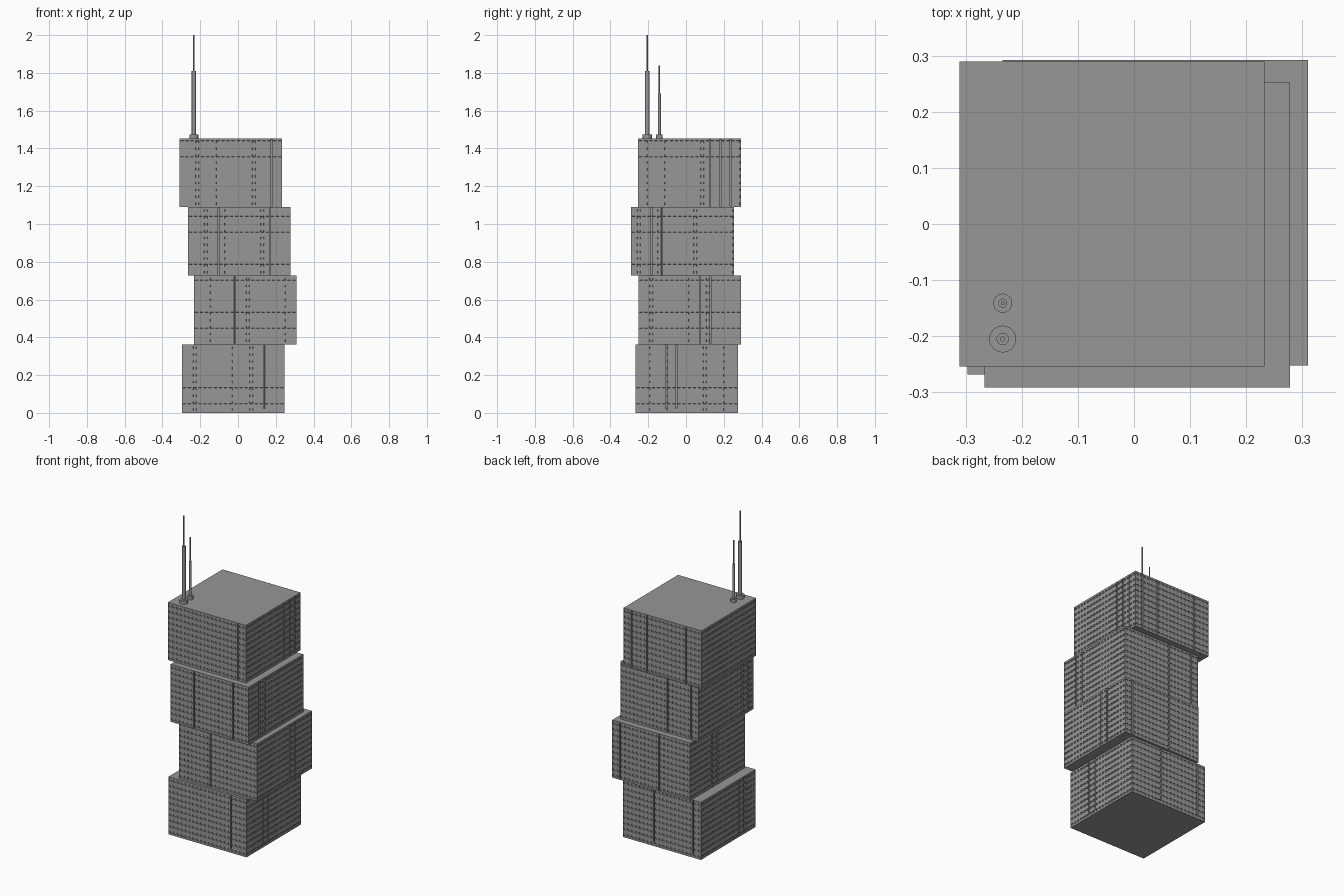
import bpy, bmesh, math
from mathutils import Matrix, Vector

default_cube = bpy.data.objects.get("Cube")
if default_cube:
    bpy.data.objects.remove(default_cube, do_unlink=True)


def make_material(name, colour):
    mat = bpy.data.materials.new(name)
    mat.use_nodes = True
    mat.diffuse_color = colour
    mat.node_tree.nodes["Principled BSDF"].inputs["Base Color"].default_value = colour
    return mat


GREY = make_material("concrete_grey", (0.31, 0.31, 0.31, 1))
WIDTH, STOREY = 0.544, 0.3632
FLOORS, COLUMNS = 10, 20


def add_object(name, bm):
    mesh = bpy.data.meshes.new(name)
    bm.to_mesh(mesh)
    bm.free()
    mesh.materials.append(GREY)
    obj = bpy.data.objects.new(name, mesh)
    bpy.context.collection.objects.link(obj)
    return obj


def bands(count, fill, size):
    """Start and end of each evenly spaced opening along a length."""
    step = size / count
    return [((i + 0.5 - fill / 2) * step, (i + 0.5 + fill / 2) * step) for i in range(count)]


def add_wall(bm, grooves, turn, groove_start):
    """One wall: a grid whose window slots and upright grooves are sunk inwards."""
    slots = bands(COLUMNS, 0.6, WIDTH)
    rows = bands(FLOORS, 0.34, STOREY)
    channels = [(g * WIDTH / 10 - 0.0035, g * WIDTH / 10 + 0.0035) for g in grooves]
    us = sorted({0, WIDTH, *(p for band in slots + channels for p in band)})
    zs = sorted({0, STOREY, 0.004, STOREY - 0.004, *(p for band in rows for p in band)})
    spin = Matrix.Rotation(turn * math.pi / 2, 3, 'Z')
    grid = [[bm.verts.new(spin @ Vector((u - WIDTH / 2, -WIDTH / 2, z))) for u in us] for z in zs]

    def inside(value, spans):
        return any(a < value < b for a, b in spans)

    windows, channel_faces = [], []
    for j in range(len(zs) - 1):
        z = (zs[j] + zs[j + 1]) / 2
        for i in range(len(us) - 1):
            u = (us[i] + us[i + 1]) / 2
            face = bm.faces.new((grid[j][i], grid[j][i + 1], grid[j + 1][i + 1], grid[j + 1][i]))
            if inside(u, channels) and groove_start < z < STOREY - 0.004:
                channel_faces.append(face)
            elif inside(u, slots) and inside(z, rows):
                windows.append(face)
    bm.normal_update()
    for faces, depth in ((windows, 0.005), (channel_faces, 0.008)):
        if faces:
            bmesh.ops.inset_region(bm, faces=faces, thickness=0.0003, depth=-depth,
                                   use_even_offset=True)


def add_block(name, x, y, level, grooves):
    bm = bmesh.new()
    for turn, lines in enumerate(grooves):
        add_wall(bm, lines, turn, 0.036 if level == 0 else 0.004)
    # Floor and roof slabs
    h = WIDTH / 2
    corners = ((-h, -h), (h, -h), (h, h), (-h, h))
    bm.faces.new([bm.verts.new((a, b, STOREY)) for a, b in corners])
    bm.faces.new([bm.verts.new((a, b, 0)) for a, b in reversed(corners)])
    bmesh.ops.remove_doubles(bm, verts=bm.verts, dist=0.00005)
    add_object(name, bm).location = (x, y, level * STOREY)


# Four shifted blocks, with groove lines for front, left, back and right walls
add_block("bottom_block", -0.025, 0.004, 0, ((8,), (3, 4), (4, 9), (7, 8)))
add_block("lower_middle_block", 0.038, 0.020, 1, ((4,), (6, 7), (1, 6), (4, 5)))
add_block("upper_middle_block", 0.006, -0.019, 2, ((3, 8), (2, 3), (6, 9), (8, 9)))
add_block("top_block", -0.039, 0.018, 3, ((9,), (7, 8, 9), (1, 3, 8), ()))


def add_antenna(name, x, y, sections):
    """Stacked cylinders given as radius and top height."""
    bm = bmesh.new()
    bottom = 4 * STOREY
    for radius, top in sections:
        bmesh.ops.create_cone(bm, cap_ends=True, segments=24, radius1=radius, radius2=radius,
                              depth=top - bottom,
                              matrix=Matrix.Translation((x, y, (top + bottom) / 2)))
        bottom = top
    obj = add_object(name, bm)
    bpy.ops.object.select_all(action='DESELECT')
    obj.select_set(True)
    bpy.context.view_layer.objects.active = obj
    bpy.ops.object.shade_smooth_by_angle()


# Roof antennas
add_antenna("tall_antenna", -0.234, -0.205, ((0.024, 1.475), (0.011, 1.81), (0.0045, 2.0)))
add_antenna("short_antenna", -0.234, -0.141, ((0.017, 1.475), (0.008, 1.69), (0.0035, 1.84)))
